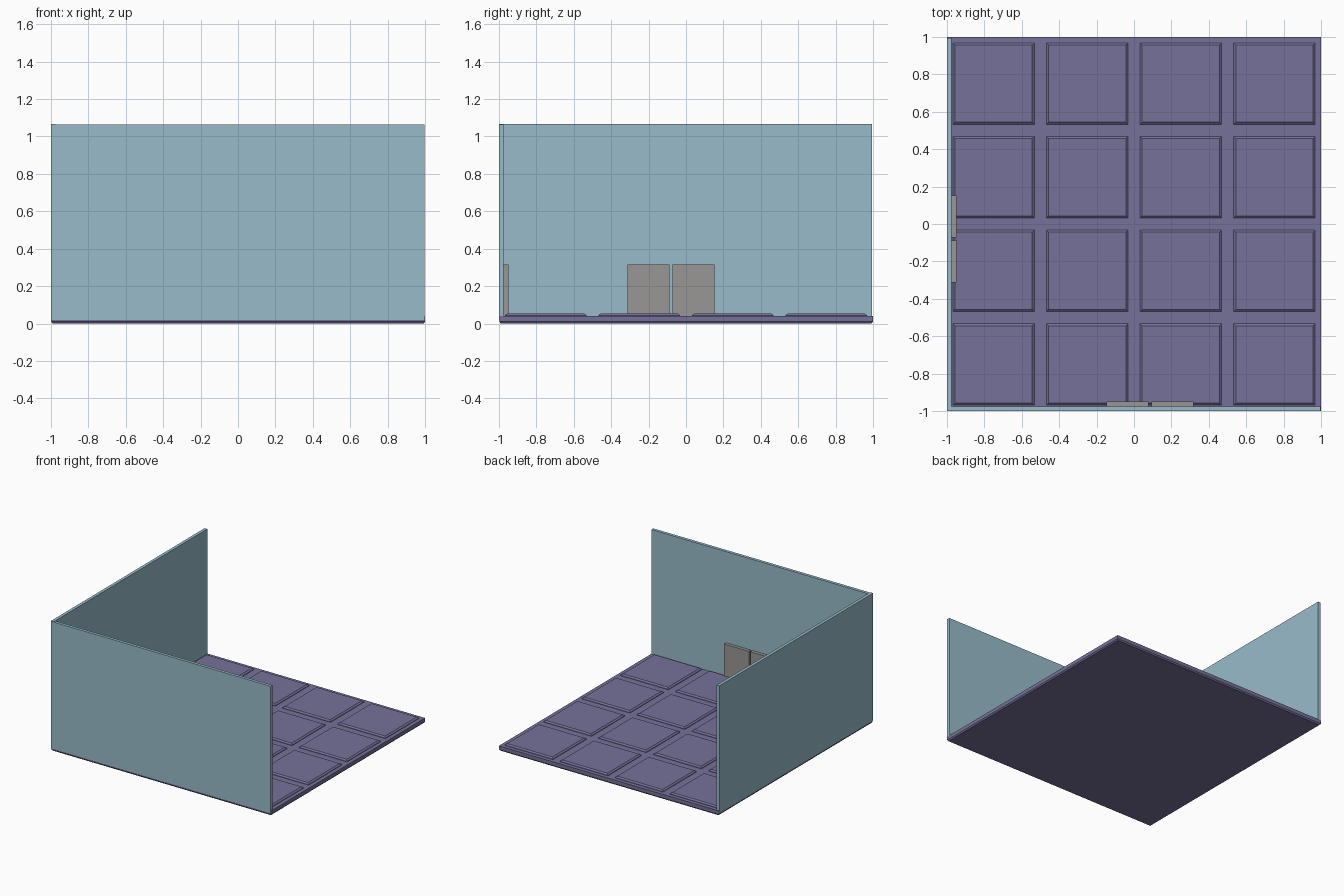
import bpy, bmesh

if "Cube" in bpy.data.objects:
    bpy.data.objects.remove(bpy.data.objects["Cube"])


def material(name, rgb):
    m = bpy.data.materials.new(name)
    m.diffuse_color = (*rgb, 1)
    m.use_nodes = True
    m.node_tree.nodes["Principled BSDF"].inputs["Base Color"].default_value = m.diffuse_color
    return m


FLOOR = material("purple_floor", (0.18, 0.165, 0.32))
WALL = material("blue_wall", (0.31, 0.50, 0.59))
PANEL = material("grey_panel", (0.32, 0.31, 0.30))


def box(name, lo, hi, mat, top_inset=0, bottom_inset=0, bevel_h=0.01):
    """Box with optional chamfered top or bottom rim."""
    rings = [(lo[2], bottom_inset)]
    if bottom_inset:
        rings.append((lo[2] + bevel_h, 0))
    if top_inset:
        rings.append((hi[2] - bevel_h, 0))
    rings.append((hi[2], top_inset))
    bm = bmesh.new()
    loops = []
    for z, i in rings:
        x0, y0, x1, y1 = lo[0] + i, lo[1] + i, hi[0] - i, hi[1] - i
        loops.append([bm.verts.new((x, y, z)) for x, y in
                      ((x0, y0), (x1, y0), (x1, y1), (x0, y1))])
    bm.faces.new(loops[0][::-1])
    bm.faces.new(loops[-1])
    for a, b in zip(loops, loops[1:]):
        for k in range(4):
            n = (k + 1) % 4
            bm.faces.new((a[k], a[n], b[n], b[k]))
    me = bpy.data.meshes.new(name)
    bm.to_mesh(me)
    bm.free()
    me.materials.append(mat)
    ob = bpy.data.objects.new(name, me)
    bpy.context.collection.objects.link(ob)
    return ob


# Floor slab with chamfered lower rim
box("floor_slab", (-0.998, -0.998, 0), (1, 1, 0.04), FLOOR, bottom_inset=0.008)

# Raised 4 x 4 floor tiles
for i in range(4):
    for j in range(4):
        x, y = -0.75 + 0.5 * i, -0.75 + 0.5 * j
        box(f"floor_tile_{i}_{j}", (x - 0.218, y - 0.218, 0.035),
            (x + 0.218, y + 0.218, 0.054), FLOOR, top_inset=0.012)

# Two walls meeting at the front left corner
box("left_wall", (-1, -0.999, 0.02), (-0.975, 0.995, 1.066), WALL)
box("front_wall", (-0.999, -1, 0.02), (0.997, -0.975, 1.063), WALL)

# Pairs of low panels against each wall
for k, a in enumerate((-0.313, -0.073)):
    box(f"left_wall_panel_{k}", (-0.977, a, 0.035), (-0.948, a + 0.226, 0.315), PANEL)
for k, a in enumerate((-0.148, 0.093)):
    box(f"front_wall_panel_{k}", (a, -0.977, 0.035), (a + 0.226, -0.948, 0.315), PANEL)
